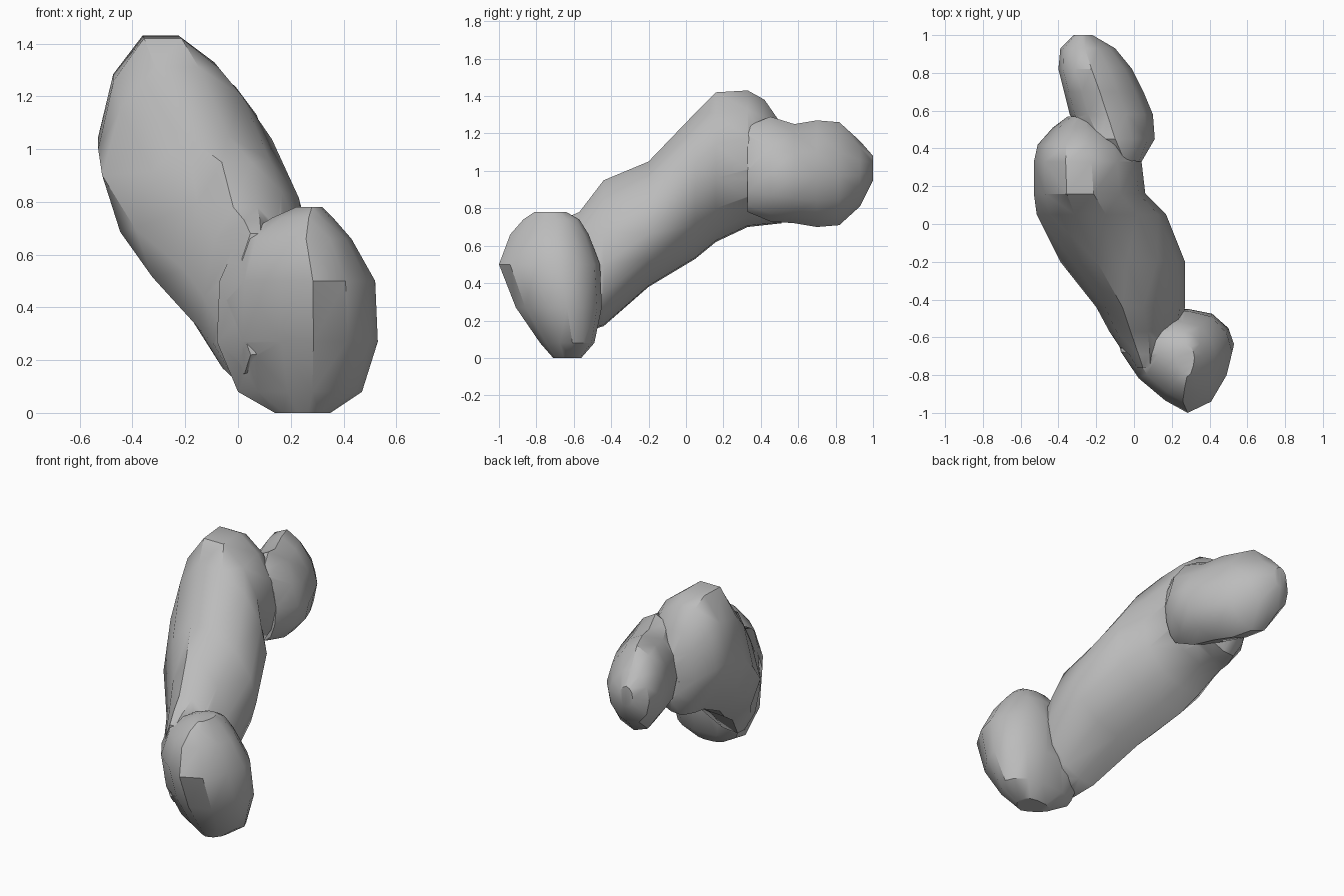
import bpy, bmesh, math

if "Cube" in bpy.data.objects:
    bpy.data.objects.remove(bpy.data.objects["Cube"], do_unlink=True)

grey = bpy.data.materials.new("rock_grey")
grey.use_nodes = True
colour = (0.5, 0.5, 0.5, 1)
grey.diffuse_color = colour
bsdf = next(n for n in grey.node_tree.nodes if n.type == 'BSDF_PRINCIPLED')
bsdf.inputs["Base Color"].default_value = colour
bsdf.inputs["Roughness"].default_value = 0.9


def loft(name, outline, sections, axis):
    """Skin a unit outline fitted into (position, low u, high u, low v, high v) sections."""
    bm = bmesh.new()
    rings = []
    for pos, u0, u1, v0, v1 in sections:
        ring = []
        for a, b in outline:
            u = (u0 + u1) / 2 + a * (u1 - u0) / 2
            v = (v0 + v1) / 2 + b * (v1 - v0) / 2
            ring.append(bm.verts.new((u, pos, v) if axis == 'Y' else (u, v, pos)))
        rings.append(ring)
    n = len(outline)
    for low, high in zip(rings, rings[1:]):
        for i in range(n):
            j = (i + 1) % n
            bm.faces.new((low[i], low[j], high[j], high[i]))
    bm.faces.new(rings[0])
    bm.faces.new(rings[-1])
    bmesh.ops.triangulate(bm, faces=bm.faces[:])
    bmesh.ops.recalc_face_normals(bm, faces=bm.faces[:])
    mesh = bpy.data.meshes.new(name)
    bm.to_mesh(mesh)
    bm.free()
    mesh.materials.append(grey)
    obj = bpy.data.objects.new(name, mesh)
    bpy.context.collection.objects.link(obj)
    return obj


# Long middle body with a narrow crest, sliced front to back
crest_outline = [(-.41, 1), (.07, 1), (.55, .72), (.88, .3), (1, -.15), (.88, -.55),
                 (.5, -.85), (.05, -.98), (-.4, -1), (-.8, -.6), (-1, -.05), (-.8, .6)]
body = loft("asteroid_body", crest_outline, [
    (-0.76, 0.00, 0.16, 0.22, 0.68),
    (-0.69, -0.05, 0.20, 0.15, 0.73),
    (-0.57, -0.13, 0.25, 0.13, 0.78),
    (-0.44, -0.20, 0.27, 0.17, 0.95),
    (-0.20, -0.39, 0.27, 0.38, 1.05),
    (0.05, -0.515, 0.17, 0.53, 1.31),
    (0.16, -0.53, 0.06, 0.62, 1.42),
    (0.33, -0.53, 0.04, 0.70, 1.43),
    (0.42, -0.51, 0.00, 0.71, 1.38),
    (0.51, -0.43, -0.09, 0.72, 1.25),
    (0.57, -0.35, -0.17, 0.82, 1.12)], 'Y')

# Front lobe with a forward ridge, sliced bottom to top
ridge_outline = [(.2, -1), (.62, -.78), (.9, -.26), (1, .19), (.9, .56), (.62, .89),
                 (.2, 1), (-.45, .95), (-.9, .65), (-1, .2), (-.68, -.32), (-.2, -.76)]
front_lobe = loft("front_lobe", ridge_outline, [
    (0.00, 0.14, 0.35, -0.71, -0.56),
    (0.08, 0.00, 0.47, -0.78, -0.49),
    (0.27, -0.08, 0.53, -0.91, -0.45),
    (0.50, -0.07, 0.52, -1.00, -0.46),
    (0.66, 0.00, 0.43, -0.94, -0.52),
    (0.74, 0.13, 0.36, -0.87, -0.57),
    (0.78, 0.22, 0.32, -0.81, -0.64)], 'Z')

# Rear lobe with a sloping upper left shoulder, sliced front to back
shoulder_outline = [(1, -.05), (.8, .42), (.36, .82), (-.1, 1), (-.55, .85), (-.88, .5),
                    (-1, 0), (-.87, -.5), (-.5, -.87), (0, -1), (.5, -.85), (.87, -.5)]
rear_lobe = loft("rear_lobe", shoulder_outline, [
    (0.33, -0.12, 0.04, 0.78, 1.24),
    (0.45, -0.27, 0.11, 0.73, 1.29),
    (0.58, -0.34, 0.10, 0.72, 1.25),
    (0.70, -0.37, 0.05, 0.70, 1.27),
    (0.82, -0.40, -0.01, 0.71, 1.26),
    (0.93, -0.39, -0.10, 0.81, 1.16),
    (1.00, -0.32, -0.22, 0.95, 1.08)], 'Y')

# Fuse the lobes into one surface
bpy.ops.object.select_all(action='DESELECT')
bpy.context.view_layer.objects.active = body
body.select_set(True)
for lobe in (front_lobe, rear_lobe):
    mod = body.modifiers.new("fuse", 'BOOLEAN')
    mod.operation = 'UNION'
    mod.solver = 'EXACT'
    mod.object = lobe
    bpy.ops.object.modifier_apply(modifier=mod.name)
    bpy.data.objects.remove(lobe, do_unlink=True)
bpy.ops.object.shade_smooth_by_angle(angle=math.radians(36))
